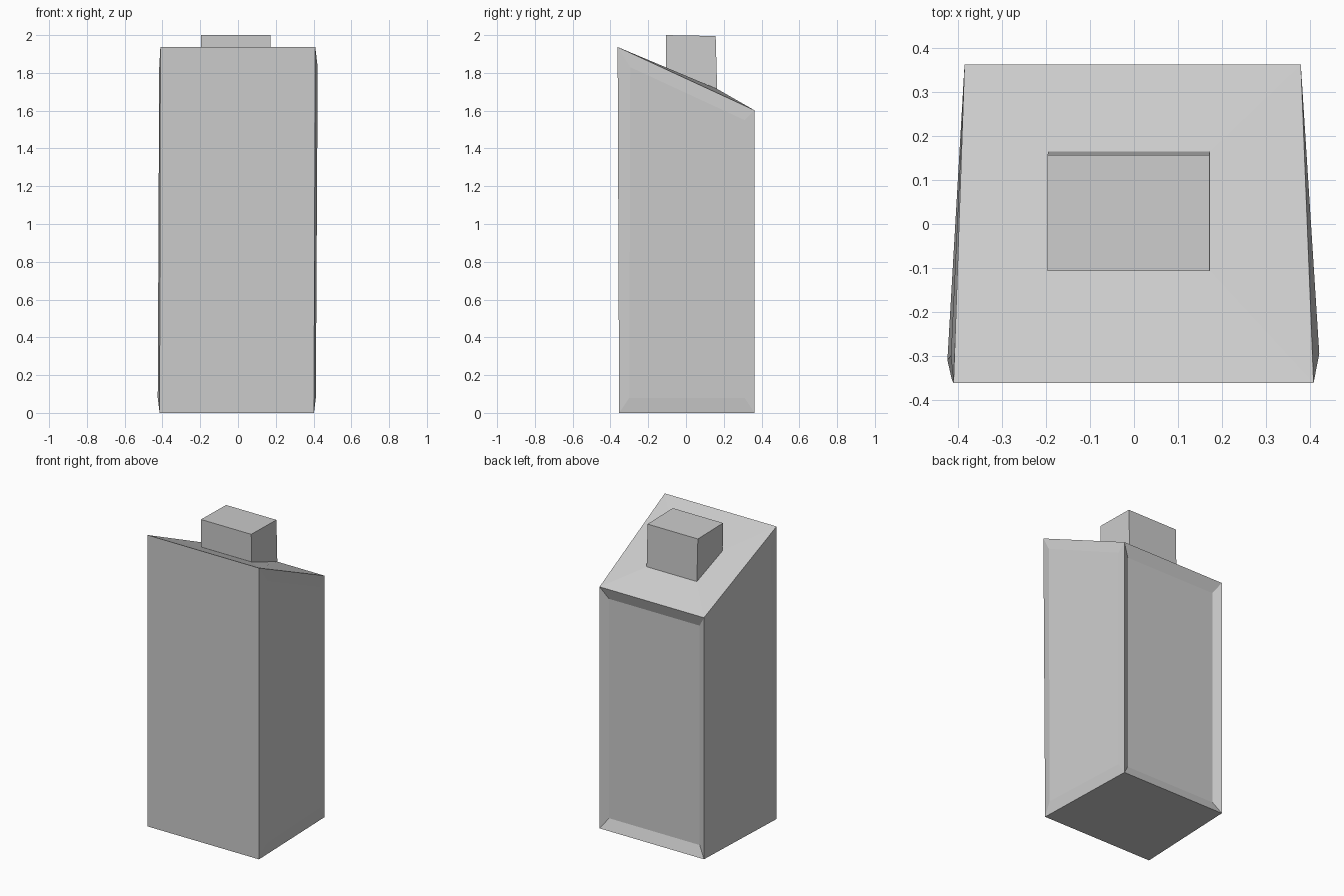
import bpy


def loop_of_quads(a, b):
    """Quads joining two matching four-point rings."""
    return [(a[i], a[(i + 1) % 4], b[(i + 1) % 4], b[i]) for i in range(4)]


# Outer corners: bottom and sloped top, counter-clockwise from front left
verts = [(-0.415, -0.354, 0), (0.402, -0.354, 0), (0.38, 0.363, 0), (-0.386, 0.363, 0),
         (-0.411, -0.362, 1.937), (0.409, -0.362, 1.937), (0.38, 0.363, 1.602), (-0.386, 0.363, 1.602)]
faces = [(3, 2, 1, 0), (0, 1, 5, 4)]


def add_ring(outer, points, cap=True):
    start = len(verts)
    verts.extend(points)
    ring = list(range(start, start + 4))
    faces.extend(loop_of_quads(outer, ring))
    if cap:
        faces.append(tuple(ring))
    return ring


# Slightly bulged right and left panels
add_ring((1, 2, 6, 5), [(0.412, -0.30, 0.08), (0.382, 0.31, 0.08),
                        (0.383, 0.31, 1.55), (0.422, -0.295, 1.83)])
add_ring((3, 0, 4, 7), [(-0.388, 0.31, 0.08), (-0.425, -0.31, 0.08),
                        (-0.417, -0.30, 1.83), (-0.388, 0.31, 1.55)])

# Recessed back panel
add_ring((2, 3, 7, 6), [(0.33, 0.335, 0.07), (-0.335, 0.335, 0.07),
                        (-0.335, 0.335, 1.525), (0.33, 0.335, 1.525)])

# Sloped roof rising gently to the roof block
base = add_ring((4, 5, 6, 7), [(-0.195, -0.106, 1.817), (0.173, -0.106, 1.817),
                               (0.173, 0.165, 1.715), (-0.195, 0.165, 1.715)], cap=False)
add_ring(base, [(-0.197, -0.107, 2), (0.172, -0.107, 2),
                (0.172, 0.157, 1.995), (-0.197, 0.157, 1.995)])

mesh = bpy.data.meshes.new("tower")
mesh.from_pydata(verts, [], faces)
mesh.update()
tower = bpy.data.objects.new("tower", mesh)
bpy.context.collection.objects.link(tower)
